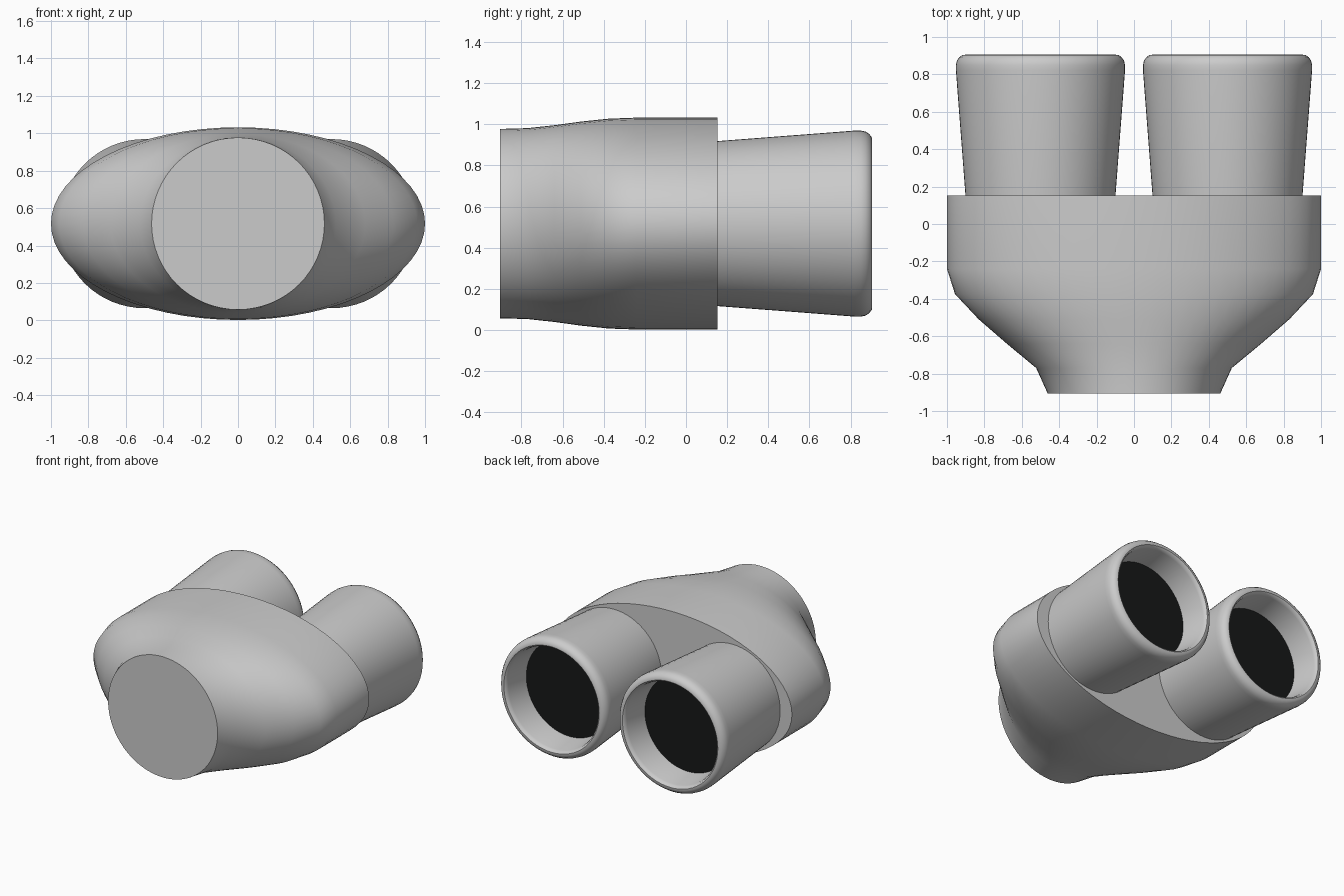
import bpy, bmesh, math

if "Cube" in bpy.data.objects:
    bpy.data.objects.remove(bpy.data.objects["Cube"])

ZC = 0.517  # height of the optical axes


def loft(name, rings, cx=0.0, cap_start=False, cap_end=False, seg=64):
    """Skin elliptical rings (y, rx, rz) along the y axis."""
    bm = bmesh.new()
    loops = []
    for y, rx, rz in rings:
        loops.append([bm.verts.new((cx + rx * math.cos(2 * math.pi * i / seg), y,
                                    ZC + rz * math.sin(2 * math.pi * i / seg)))
                      for i in range(seg)])
    for a, b in zip(loops, loops[1:]):
        for i in range(seg):
            j = (i + 1) % seg
            bm.faces.new((a[i], a[j], b[j], b[i]))
    if cap_start:
        bm.faces.new(loops[0])
    if cap_end:
        bm.faces.new(loops[-1][::-1])
    bmesh.ops.recalc_face_normals(bm, faces=bm.faces)
    me = bpy.data.meshes.new(name)
    bm.to_mesh(me)
    bm.free()
    ob = bpy.data.objects.new(name, me)
    bpy.context.collection.objects.link(ob)
    bpy.ops.object.select_all(action='DESELECT')
    ob.select_set(True)
    bpy.context.view_layer.objects.active = ob
    bpy.ops.object.shade_smooth_by_angle(angle=math.radians(40))
    return ob


# Body: round front flowing into a wide elliptical back
body = [(-0.905, 0.462, 0.460), (-0.77, 0.523, 0.464), (-0.64, 0.68, 0.478),
        (-0.51, 0.83, 0.496), (-0.375, 0.957, 0.510), (-0.24, 1.0, 0.515),
        (0.152, 1.0, 0.515)]
loft("body", body, cap_start=True, cap_end=True)

# Dark glass material
glass = bpy.data.materials.new("dark_glass")
glass.diffuse_color = (0.008, 0.009, 0.009, 1)
glass.use_nodes = True
glass.node_tree.nodes["Principled BSDF"].inputs["Base Color"].default_value = glass.diffuse_color

# Eyecups (radius, y): flared outside, rounded lip, recessed inside
cup = [(0.40, 0.14), (0.452, 0.82), (0.452, 0.850), (0.447, 0.873), (0.434, 0.892),
       (0.417, 0.904), (0.402, 0.905), (0.391, 0.896), (0.385, 0.875), (0.362, 0.69)]
for side, cx in (("left", -0.5), ("right", 0.5)):
    loft("eyecup_" + side, [(y, r, r) for r, y in cup], cx)
    # Lens disc at the bottom of the recess
    lens = loft("eyepiece_lens_" + side, [(0.67, 0.365, 0.365), (0.692, 0.363, 0.363)],
                cx, cap_start=True, cap_end=True)
    lens.data.materials.append(glass)
